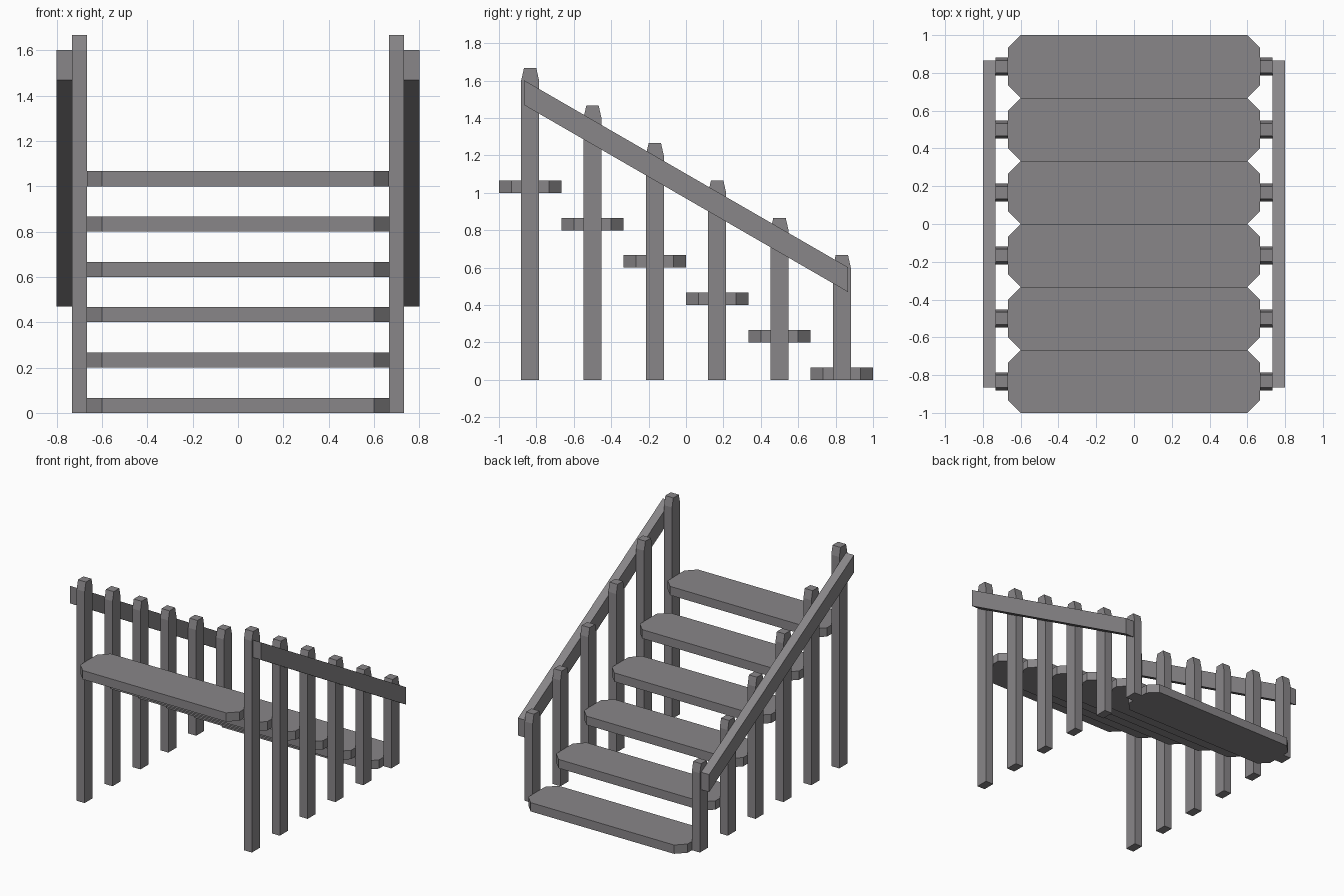
import bpy
import bmesh
from mathutils import Vector

if "Cube" in bpy.data.objects:
    bpy.data.objects.remove(bpy.data.objects["Cube"])

# Dark weathered wood grey
WOOD = bpy.data.materials.new("dark_grey")
WOOD.diffuse_color = (0.25, 0.24, 0.25, 1)
WOOD.use_nodes = True
WOOD.node_tree.nodes["Principled BSDF"].inputs["Base Color"].default_value = WOOD.diffuse_color


def prism(name, profile, offset):
    """Extrude a closed planar profile along an offset vector."""
    bm = bmesh.new()
    base = bm.faces.new([bm.verts.new(p) for p in profile])
    ext = bmesh.ops.extrude_face_region(bm, geom=[base], use_keep_orig=True)
    verts = [g for g in ext["geom"] if isinstance(g, bmesh.types.BMVert)]
    bmesh.ops.translate(bm, verts=verts, vec=Vector(offset))
    bmesh.ops.recalc_face_normals(bm, faces=bm.faces)
    mesh = bpy.data.meshes.new(name)
    bm.to_mesh(mesh)
    bm.free()
    mesh.materials.append(WOOD)
    obj = bpy.data.objects.new(name, mesh)
    bpy.context.collection.objects.link(obj)
    return obj


def mirror_x(obj):
    mod = obj.modifiers.new("Mirror", "MIRROR")
    mod.use_axis = (True, False, False)


STEPS = 6
DEPTH = 2 / STEPS
RISE = 0.2
T = 0.0667          # plank thickness and chamfer size
X = 0.6667          # half width of the treads
HALF_POST = 0.048

for i in range(STEPS):
    y = 1 - DEPTH * (i + 0.5)
    z = RISE * i

    # Tread with chamfered corners
    h = DEPTH / 2
    outline = [(X, h - T), (X - T, h), (T - X, h), (-X, h - T),
               (-X, T - h), (T - X, -h), (X - T, -h), (X, T - h)]
    prism(f"tread_{i + 1}", [(px, y + py, z) for px, py in outline], (0, 0, T))

    # Pair of posts with tapered tops
    top = z + 0.6667
    side = [(-HALF_POST, 0), (HALF_POST, 0), (HALF_POST, top - T),
            (0.033, top), (-0.033, top), (-HALF_POST, top - T)]
    mirror_x(prism(f"post_pair_{i + 1}", [(X, y + py, pz) for py, pz in side], (T, 0, 0)))

# Sloping handrails outside the posts
rail = [(-0.866, 1.47), (0.866, 0.47), (0.866, 0.602), (-0.866, 1.602)]
mirror_x(prism("handrails", [(X + T, py, pz) for py, pz in rail], (T, 0, 0)))
